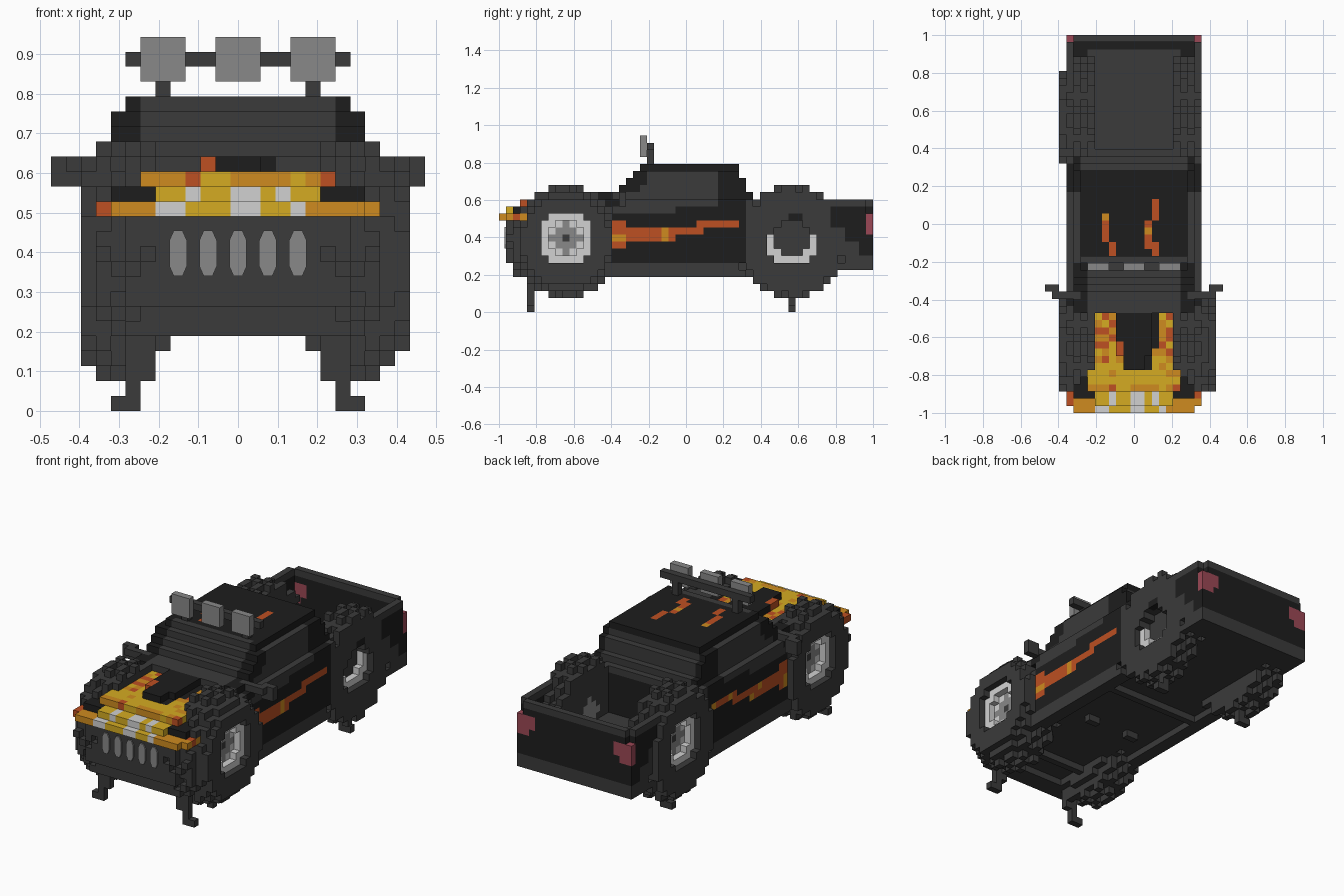
import bpy, bmesh, math, random

cube = bpy.data.objects.get("Cube")
if cube:
    bpy.data.objects.remove(cube)
random.seed(4)

V = 2 / 53                      # block size; the grid is 25 x 53 x 25 blocks
COLOURS = {
    "D": ("dark_grey", (0.043, 0.043, 0.043)),
    "K": ("black", (0.0125, 0.0125, 0.0125)),
    "G": ("mid_grey", (0.25, 0.25, 0.25)),
    "W": ("pale_grey", (0.64, 0.64, 0.64)),
    "Y": ("yellow", (0.66, 0.41, 0.016)),
    "O": ("amber", (0.62, 0.26, 0.014)),
    "R": ("burnt_orange", (0.51, 0.08, 0.016)),
    "P": ("tail_red", (0.33, 0.064, 0.092)),
}
MATS = {}
for key, (name, rgb) in COLOURS.items():
    m = bpy.data.materials.new(name)
    m.use_nodes = True
    m.diffuse_color = (*rgb, 1)
    m.node_tree.nodes["Principled BSDF"].inputs["Base Color"].default_value = (*rgb, 1)
    MATS[key] = m
KEYS = list(COLOURS)

grid = {}                       # block -> (part, colour)


def box(part, col, i, j, k):
    """Fill a block range (ends included); col is a key or a rule of i, j, k."""
    for a in range(i[0], i[1] + 1):
        for b in range(j[0], j[1] + 1):
            for c in range(k[0], k[1] + 1):
                grid[a, b, c] = (part, col(a, b, c) if callable(col) else col)


def carve(i, j, k):
    for a in range(i[0], i[1] + 1):
        for b in range(j[0], j[1] + 1):
            for c in range(k[0], k[1] + 1):
                grid.pop((a, b, c), None)


# ---- lower body: narrow between the front wheels, sills and recessed floor
box("lower_body", "D", (5, 19), (1, 13), (5, 12))
box("lower_body", "D", (3, 21), (14, 34), (5, 14))
carve((5, 19), (1, 1), (5, 6))
carve((5, 19), (5, 34), (5, 5))
for j in (9, 30):
    box("cross_member", "D", (5, 19), (j, j), (5, 5))
for i in (8, 15):
    box("cross_member", "D", (i, i + 1), (21, 21), (5, 5))


# ---- cab: stepped glasshouse
def cab_colour(i, j, k):
    d = abs(i - 12)
    if k == 20 and j > 20:
        return "K"
    if j < 20 and d <= 6 or (j == 20 and k == 20):
        return "D" if d <= 6 else "K"
    if j >= 33 and d <= 7:
        return "D"
    return "D" if {15: 17, 16: 18, 17: 20}.get(k, 21) <= j <= 30 and k < 20 else "K"


for k, j0, j1, half in ((15, 14, 36, 9), (16, 14, 35, 8), (17, 17, 34, 8),
                        (18, 18, 34, 8), (19, 19, 33, 8), (20, 20, 33, 7)):
    box("cab", cab_colour, (12 - half, 12 + half), (j0, j1), (k, k))

# roof flames
for i, j0, j1 in ((8, 24, 27), (9, 22, 23), (15, 27, 29), (14, 23, 26), (15, 22, 23)):
    box("cab", lambda i, j, k: random.choice("RRO"), (i, i), (j0, j1), (20, 20))


# ---- cargo bed: thin walls, grey rim and floor, black lining
def bed_colour(i, j, k):
    if k == 8 and j < 52 and 3 < i < 21:
        return "D" if 5 < i < 19 and j < 51 else "K"
    if k == 15 or k <= 7:
        return "D"
    return "D" if i in (3, 21) and j < 51 else "K"


box("cargo_bed", bed_colour, (3, 21), (35, 52), (6, 15))
carve((4, 20), (37, 51), (9, 15))


# ---- wheels: slices of blocks, chunky tread, recessed hub
def wheel(part, slices, jc, side, ring_top=3, core="G"):
    """slices: (distance from centre column, radius), innermost first."""
    inner, outer = slices[0][0], slices[-1][0]
    for off, r in slices:
        i = 12 + side * off
        for j in range(jc - 8, jc + 9):
            for k in range(2, 18):
                dj, dk = j - jc, k + 0.5 - 10
                dist = math.hypot(dj, dk)
                if dist > r:
                    continue
                sector = int((math.atan2(dk, dj) + math.pi) / (math.pi / 14))
                if dist > 7.35 and (sector + off) % 2:
                    grid.pop((i, j, k), None)
                    continue
                a, b = abs(dj), abs(k - 10)
                grid[i, j, k] = (part, "G" if off == inner and a + b <= 2 else "D")
                # hub: pale ring one block in, core two blocks in
                depth = outer - off
                if depth < 3 and a <= 3 and b <= 3 and a + b <= 5:
                    ring = a == 3 or b == 3 or a + b >= 4
                    if ring and k - 10 > ring_top:
                        continue
                    if depth == 0 or (depth == 1 and not ring):
                        grid.pop((i, j, k), None)
                    elif ring or (core == "G" and a + b == 3):
                        grid[i, j, k] = (part, "W")
                    else:
                        grid[i, j, k] = (part, core if a + b else "D")


PROFILE = [(5, 6.2), (6, 8.05), (7, 8.05), (8, 8.05), (9, 8.05), (10, 6.9), (11, 6.3)]
wheel("front_left_wheel", PROFILE, 9, 1)
wheel("front_right_wheel", PROFILE[:6], 9, -1)
wheel("rear_left_wheel", PROFILE[1:5], 41, 1, 0, "D")
wheel("rear_right_wheel", PROFILE[1:6], 41, -1)
box("rear_left_wheel", "K", (21, 21), (41, 42), (13, 13))


# ---- black doors with side flames, black rear flanks, tail lights
def door_colour(i, j, k):
    if (k == 12 and (j >= 28 or j <= 17) and j < 34) or (k == 11 and j < 29) \
            or (k == 10 and j < 25) or (k == 9 and j <= 17):
        return random.choice("RRRRO")
    return "D" if k == 14 and j <= 24 else "K"


for i, s in ((3, 1), (21, -1)):
    box("doors", door_colour, (i, i), (16, 34), (7, 14))
    for j0, k0 in ((47, 12), (49, 10), (51, 9)):
        box("cargo_bed", "K", (i, i), (j0, 52), (k0, 14))
    carve((i, i), (52, 52), (14, 15))
    box("tail_light", "P", tuple(sorted((i, i + s))), (52, 52), (11, 13))
    box("tail_light", "P", (i + 2 * s,) * 2, (52, 52), (12, 13))

# ---- nose: three stepped flame rows, headlights, hood and scoop
ROW13, ROW14, ROW15 = "ROOOWWYYYWWYYWOOOOO", "YYWYYWWYWYY", "OOORYYOOOOYOR"
box("hood", lambda i, j, k: ROW13[i - 3] if j < 2 else random.choice("OR"),
    (3, 21), (1, 3), (13, 13))
box("hood", lambda i, j, k: ROW13[i - 3], (4, 20), (0, 0), (13, 13))
box("hood", "D", (5, 19), (4, 13), (13, 13))
box("headlights", "K", (4, 20), (2, 4), (14, 14))
box("hood", "D", (6, 18), (5, 13), (14, 14))
box("hood", lambda i, j, k: ROW14[i - 7], (7, 17), (1, 2), (14, 14))


def hood_colour(i, j, k):
    if j == 3:
        return ROW15[i - 6]
    if j < 6 or i in (7, 8, 9, 16, 17) or (j < 9 and i in (10, 15)) or (j < 10 and i == 18):
        # hotter towards the nose, redder towards the windscreen
        return random.choice("YYYYO" if j < 6 else "YYYOOR" if j < 8 else "YOORR")
    return "K"


box("hood", hood_colour, (6, 18), (3, 13), (15, 15))
box("hood_scoop", lambda i, j, k: "R" if i == 10 and j < 10 else "K",
    (10, 14), (8, 13), (16, 16))
box("hood_scoop", "K", (11, 13), (6, 7), (16, 16))

# ---- mirrored small parts: stands, door mirrors, light bar posts
for s in (-1, 1):
    def span(a, b, s=s):
        return tuple(sorted((12 + s * a, 12 + s * b)))
    for j in (4, 41):
        box("stand", "D", span(7, 7), (j, j), (1, 5))
        box("stand", "D", span(7, 8), (j, j), (0, 0))
        box("stand", "D", span(6, 7), (j, j), (2, 4))
    box("door_mirror", "D", span(11, 12), (17, 17), (15, 16))
    box("door_mirror", "D", span(8, 11), (16, 16), (16, 16))
    box("light_bar", "D", span(5, 5), (21, 21), (21, 22))
box("light_bar", "D", (5, 19), (21, 21), (23, 23))
for i0 in (6, 11, 16):
    box("roof_lamps", "G", (i0, i0 + 2), (20, 20), (22, 24))

# ---- turn the blocks into one mesh per part, keeping only exposed faces
FACES = []
for axis in range(3):
    u, w = (axis + 1) % 3, (axis + 2) % 3
    for d in (0, 1):
        ring = []
        for p, q in ((0, 0), (1, 0), (1, 1), (0, 1)):
            c = [0, 0, 0]
            c[axis], c[u], c[w] = d, p, q
            ring.append(tuple(c))
        n = [0, 0, 0]
        n[axis] = 2 * d - 1
        FACES.append((tuple(n), ring if d else ring[::-1]))


def finish(bm, name):
    mesh = bpy.data.meshes.new(name)
    bm.to_mesh(mesh)
    bm.free()
    for key in KEYS:
        mesh.materials.append(MATS[key])
    ob = bpy.data.objects.new(name, mesh)
    bpy.context.collection.objects.link(ob)


for part in sorted({p for p, _ in grid.values()}):
    bm, cache = bmesh.new(), {}
    for cell, (p, col) in grid.items():
        if p != part:
            continue
        for n, ring in FACES:
            if tuple(a + b for a, b in zip(cell, n)) in grid:
                continue
            vs = []
            for c in ring:
                g = tuple(a + b for a, b in zip(cell, c))
                if g not in cache:
                    cache[g] = bm.verts.new(((g[0] - 12.5) * V, (g[1] - 26.5) * V, g[2] * V))
                vs.append(cache[g])
            bm.faces.new(vs).material_index = KEYS.index(col)
    finish(bm, part)

# ---- grille slots: thin eight-sided plates
bm = bmesh.new()
for n in range(-2, 3):
    pts = [(-.011, .34), (.011, .34), (.022, .365), (.022, .43),
           (.011, .455), (-.011, .455), (-.022, .43), (-.022, .365)]
    f = bm.faces.new([bm.verts.new((n * 2 * V + px, -25.5 * V, pz)) for px, pz in pts])
    ext = bmesh.ops.extrude_face_region(bm, geom=[f])["geom"]
    bmesh.ops.translate(bm, vec=(0, -0.008, 0),
                        verts=[g for g in ext if isinstance(g, bmesh.types.BMVert)])
bmesh.ops.recalc_face_normals(bm, faces=bm.faces)
for f in bm.faces:
    f.material_index = KEYS.index("G")
finish(bm, "grille_slots")
